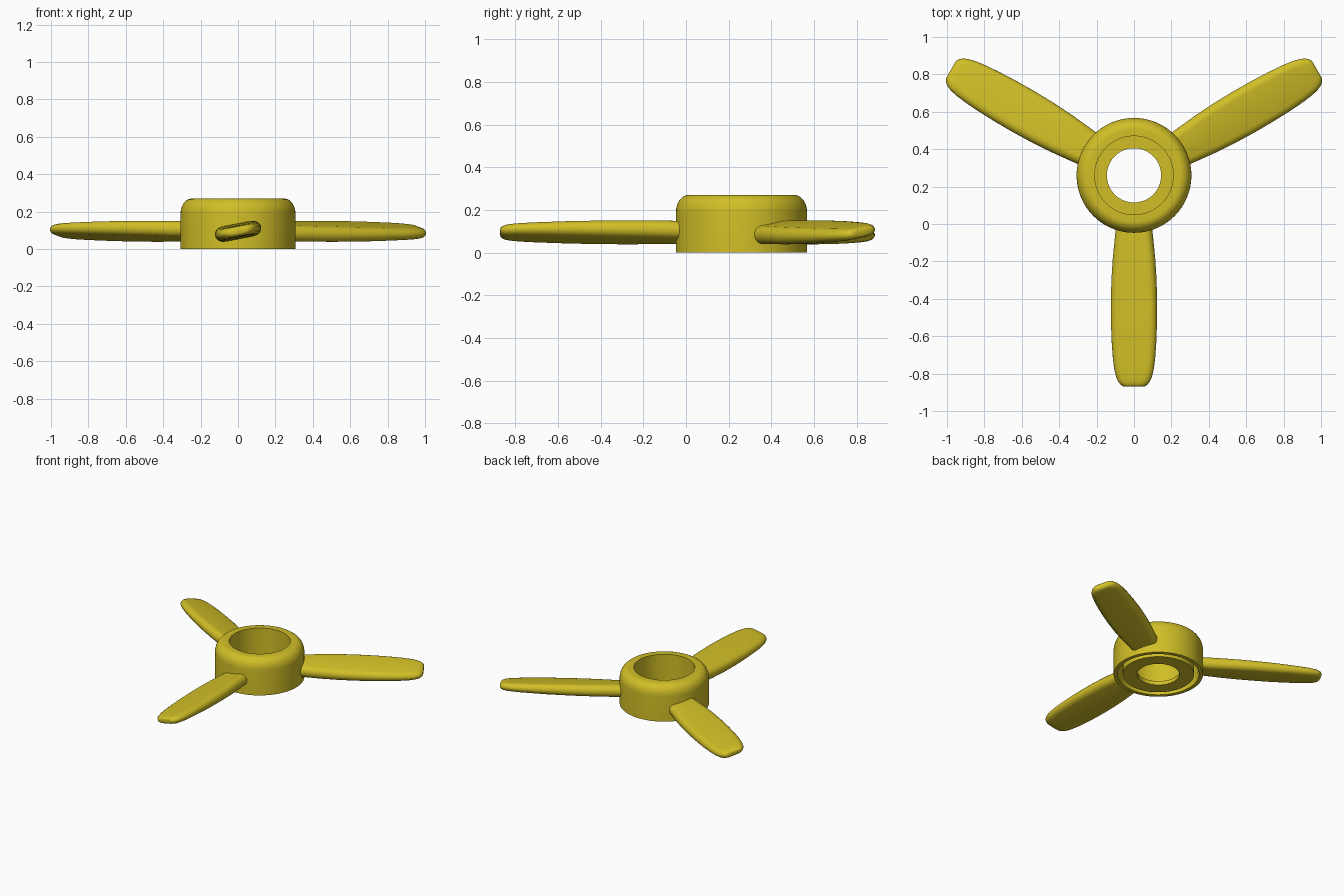
import bpy, bmesh, math
from mathutils import Matrix

cube = bpy.data.objects.get("Cube")
if cube:
    bpy.data.objects.remove(cube, do_unlink=True)

HUB_Y = 0.26      # hub axis position
BLADE_Z = 0.095   # height of the blade axis
PITCH = math.radians(11)

yellow = bpy.data.materials.new("golden yellow")
yellow.use_nodes = True
colour = (0.64, 0.52, 0.02, 1)
yellow.diffuse_color = colour
yellow.node_tree.nodes["Principled BSDF"].inputs["Base Color"].default_value = colour


def finish(name, bm, angle):
    bmesh.ops.recalc_face_normals(bm, faces=bm.faces)
    mesh = bpy.data.meshes.new(name)
    bm.to_mesh(mesh)
    bm.free()
    mesh.materials.append(yellow)
    obj = bpy.data.objects.new(name, mesh)
    bpy.context.collection.objects.link(obj)
    bpy.ops.object.select_all(action='DESELECT')
    obj.select_set(True)
    bpy.context.view_layer.objects.active = obj
    bpy.ops.object.shade_smooth_by_angle(angle=math.radians(angle))
    return obj


def bridge(bm, a, b):
    n = len(a)
    for i in range(n):
        bm.faces.new((a[i], a[(i + 1) % n], b[(i + 1) % n], b[i]))


# Hub: closed (radius, z) profile of shell, rounded shoulder, inner cup and underside groove
fillet = [(0.247 + 0.06 * math.cos(t), 0.19 + 0.08 * math.sin(t))
          for t in (math.pi / 2 * k / 8 for k in range(9))]
profile = [(0.307, 0)] + fillet + [(0.21, 0.27), (0.21, 0.03), (0.145, 0.03), (0.145, 0),
                                   (0.245, 0), (0.245, 0.2), (0.28, 0.2), (0.28, 0)]
bm = bmesh.new()
SEG = 96
rings = [[bm.verts.new((r * math.cos(2 * math.pi * i / SEG),
                        r * math.sin(2 * math.pi * i / SEG) + HUB_Y, z))
          for i in range(SEG)] for r, z in profile]
for k in range(len(rings)):
    bridge(bm, rings[k], rings[(k + 1) % len(rings)])
finish("hub", bm, 35)


# Blade: rounded flat sections lofted along the blade (distance, half width, half thickness)
stations = [(0.278, 0.098, 0.043), (0.35, 0.106, 0.043), (0.45, 0.116, 0.042),
            (0.56, 0.123, 0.041), (0.68, 0.126, 0.039), (0.80, 0.125, 0.037),
            (0.90, 0.121, 0.034), (0.98, 0.115, 0.032), (1.04, 0.107, 0.030),
            (1.08, 0.097, 0.028), (1.105, 0.085, 0.026), (1.12, 0.072, 0.022),
            (1.128, 0.060, 0.016), (1.13, 0.050, 0.009)]


def section(hw, ht, steps=8):
    edge = min(0.04, hw * 0.6)
    pts = []
    for side in (1, -1):
        for k in range(steps + 1):
            t = -math.pi / 2 + math.pi * k / steps
            pts.append((side * (hw - edge + edge * math.cos(t)), side * ht * math.sin(t)))
    return pts


def blade(name, turn):
    bm = bmesh.new()
    loops = [[bm.verts.new((x, -d, z)) for x, z in section(hw, ht)]
             for d, hw, ht in stations]
    for a, b in zip(loops, loops[1:]):
        bridge(bm, a, b)
    bm.faces.new(loops[0])
    bm.faces.new(loops[-1])
    place = (Matrix.Translation((0, HUB_Y, BLADE_Z)) @ Matrix.Rotation(turn, 4, 'Z')
             @ Matrix.Rotation(-PITCH, 4, 'Y'))
    bmesh.ops.transform(bm, matrix=place, verts=bm.verts)
    finish(name, bm, 50)


for i, name in enumerate(("front_blade", "left_blade", "right_blade")):
    blade(name, i * 2 * math.pi / 3)
